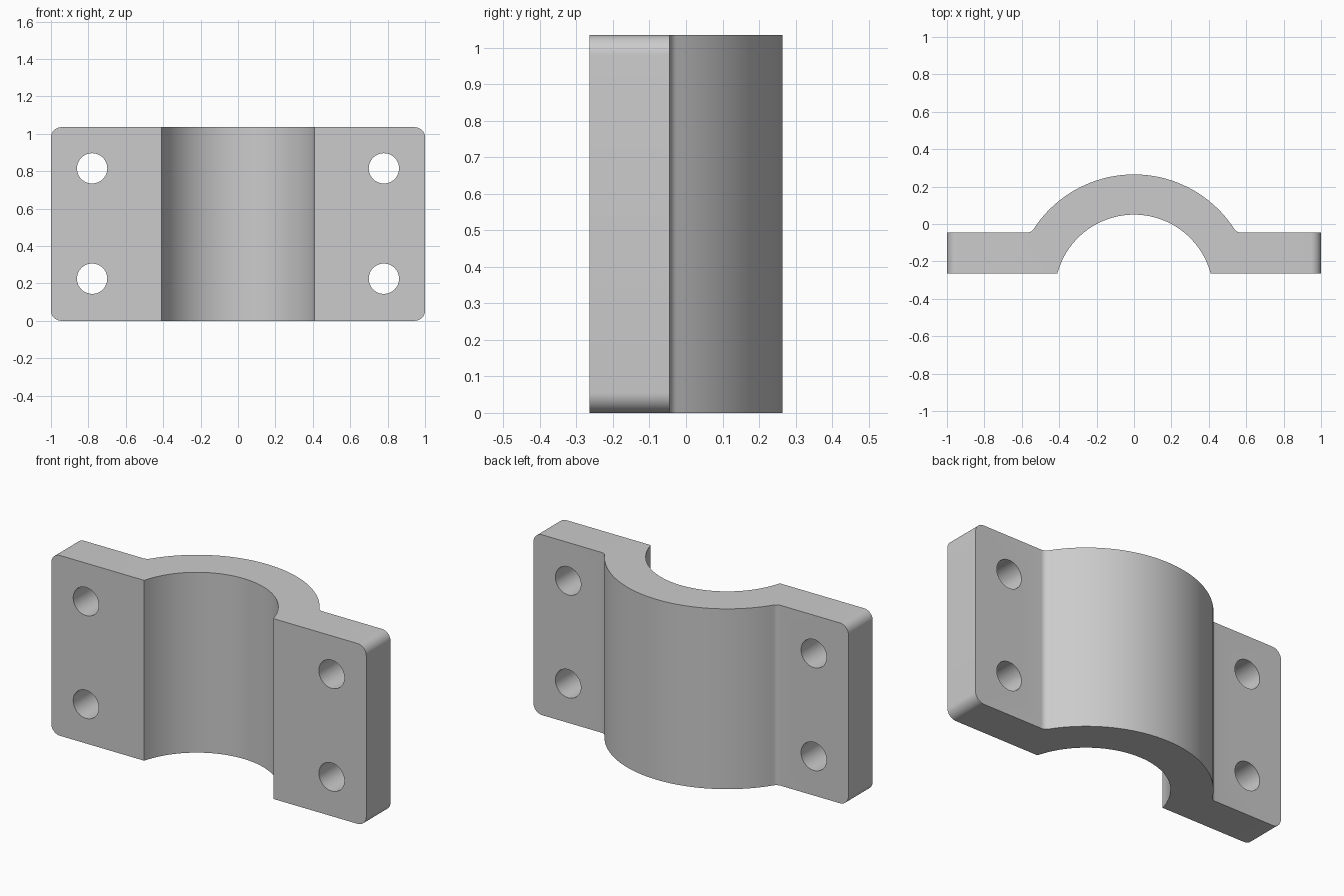
import bpy, bmesh, math
from mathutils import Matrix

if "Cube" in bpy.data.objects:
    bpy.data.objects.remove(bpy.data.objects["Cube"], do_unlink=True)

HEIGHT = 1.035
FRONT, FLANGE_BACK = -0.265, -0.045
AXIS_Y = -0.374                      # shared centre of both arcs
R_IN, R_OUT, FILLET = 0.424, 0.639, 0.04
CORNER, HOLE_R = 0.055, 0.081

grey = bpy.data.materials.new("plain grey")
grey.use_nodes = True
COLOUR = (0.6, 0.6, 0.6, 1)
grey.diffuse_color = COLOUR
grey.node_tree.nodes["Principled BSDF"].inputs["Base Color"].default_value = COLOUR


def arc(cx, cy, r, start, end, steps):
    """Points along an arc, angles in radians."""
    angles = [start + (end - start) * i / steps for i in range(steps + 1)]
    return [(cx + r * math.cos(a), cy + r * math.sin(a)) for a in angles]


def make_object(name, bm):
    mesh = bpy.data.meshes.new(name)
    bmesh.ops.recalc_face_normals(bm, faces=bm.faces)
    bm.to_mesh(mesh)
    bm.free()
    mesh.materials.append(grey)
    obj = bpy.data.objects.new(name, mesh)
    bpy.context.collection.objects.link(obj)
    return obj


# Clamp outline: bore arc, right flange, fillet, outer arc, fillet, left flange
bore_a = math.asin((FRONT - AXIS_Y) / R_IN)
fillet_y = FLANGE_BACK + FILLET
fillet_a = math.asin((fillet_y - AXIS_Y) / (R_OUT + FILLET))
fillet_x = (R_OUT + FILLET) * math.cos(fillet_a)
right_fillet = arc(fillet_x, fillet_y, FILLET, 1.5 * math.pi, math.pi + fillet_a, 8)
left_fillet = [(-x, y) for x, y in reversed(right_fillet)]
outline = arc(0, AXIS_Y, R_IN, math.pi - bore_a, bore_a, 64)
outline += [(1, FRONT), (1, FLANGE_BACK)] + right_fillet
outline += arc(0, AXIS_Y, R_OUT, fillet_a, math.pi - fillet_a, 64)[1:-1]
outline += left_fillet + [(-1, FLANGE_BACK), (-1, FRONT)]

# Clamp body: extruded outline with rounded outer corners
bm = bmesh.new()
face = bm.faces.new([bm.verts.new((x, y, 0)) for x, y in outline])
top = bmesh.ops.extrude_face_region(bm, geom=[face])["geom"]
bmesh.ops.translate(bm, vec=(0, 0, HEIGHT),
                    verts=[v for v in top if isinstance(v, bmesh.types.BMVert)])
corners = [e for e in bm.edges
           if all(abs(v.co.x) > 0.999 for v in e.verts)
           and abs(e.verts[0].co.z - e.verts[1].co.z) < 0.001]
bmesh.ops.bevel(bm, geom=corners, offset=CORNER, segments=10,
                profile=0.5, affect='EDGES')
clamp = make_object("clamp_half", bm)

# Bolt holes: four cylinders cut through the flanges
bm = bmesh.new()
for x in (-0.78, 0.78):
    for z in (0.225, 0.815):
        place = Matrix.Translation((x, -0.155, z)) @ Matrix.Rotation(math.pi / 2, 4, 'X')
        bmesh.ops.create_cone(bm, cap_ends=True, segments=48, radius1=HOLE_R,
                              radius2=HOLE_R, depth=0.4, matrix=place)
cutter = make_object("bolt_hole_cutter", bm)
cutter.hide_render = True
cutter.hide_set(True)

cut = clamp.modifiers.new("bolt_holes", 'BOOLEAN')
cut.operation = 'DIFFERENCE'
cut.solver = 'EXACT'
cut.object = cutter

# Apply the cut, drop the helper, then smooth the curved surfaces
bpy.ops.object.select_all(action='DESELECT')
bpy.context.view_layer.objects.active = clamp
clamp.select_set(True)
bpy.ops.object.modifier_apply(modifier=cut.name)
bpy.data.objects.remove(cutter, do_unlink=True)
bpy.ops.object.shade_smooth_by_angle(angle=math.radians(30))
